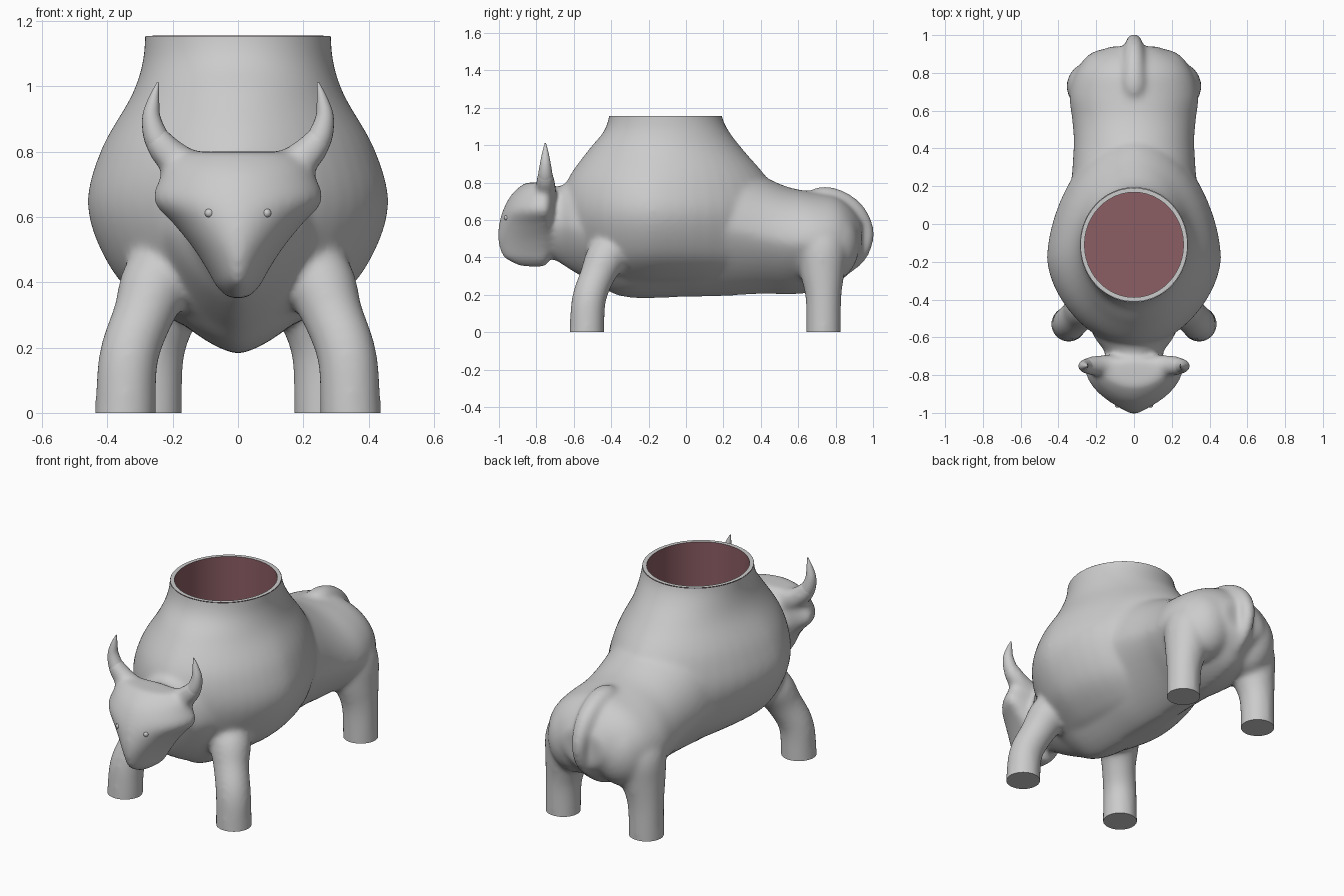
import bpy, bmesh, math
from mathutils import Vector, Matrix

if "Cube" in bpy.data.objects:
    bpy.data.objects.remove(bpy.data.objects["Cube"])


def spline(rows, steps=5):
    """Catmull-Rom interpolation of rows of numbers."""
    out = []
    for i in range(len(rows) - 1):
        p0, p1, p2 = rows[max(i - 1, 0)], rows[i], rows[i + 1]
        p3 = rows[min(i + 2, len(rows) - 1)]
        for s in range(steps):
            t = s / steps
            out.append([0.5 * (2 * b + (c - a) * t + (2 * a - 5 * b + 4 * c - d) * t * t
                               + (3 * b - a - 3 * c + d) * t ** 3)
                        for a, b, c, d in zip(p0, p1, p2, p3)])
    out.append(list(rows[-1]))
    return out


def skin(bm, rings, cap_start=True, cap_end=True):
    """Bridge rings of points and close the ends."""
    vs = [[bm.verts.new(p) for p in r] for r in rings]
    n = len(vs[0])
    faces = []
    for a, b in zip(vs, vs[1:]):
        for i in range(n):
            j = (i + 1) % n
            faces.append(bm.faces.new((a[i], a[j], b[j], b[i])))
    if cap_start:
        faces.append(bm.faces.new(vs[0][::-1]))
    if cap_end:
        faces.append(bm.faces.new(vs[-1]))
    bmesh.ops.recalc_face_normals(bm, faces=faces)


def oval(half, lo, hi, mid=None, e_lo=2.0, e_hi=2.0, n=48):
    """Superellipse points (x, v), different exponent for each half."""
    mid = (lo + hi) / 2 if mid is None else mid
    pts = []
    for i in range(n):
        a = 2 * math.pi * i / n
        c, s = math.cos(a), math.sin(a)
        e = e_hi if s > 0 else e_lo
        x = math.copysign(abs(c) ** (2 / e), c) * half
        v = mid + abs(s) ** (2 / e) * ((hi if s > 0 else lo) - mid)
        pts.append((x, v))
    return pts


def tube(bm, path, ref, side=1, n=20):
    """Round tube along rows of (x, y, z, radius)."""
    rows = spline(path)
    rings = []
    for i, r in enumerate(rows):
        p = Vector(r[:3])
        t = (Vector(rows[min(i + 1, len(rows) - 1)][:3])
             - Vector(rows[max(i - 1, 0)][:3])).normalized()
        u = t.cross(ref).normalized()
        w = u.cross(t)
        ring = []
        for k in range(n):
            a = 2 * math.pi * k / n
            q = p + (u * math.cos(a) + w * math.sin(a)) * max(r[3], 0.003)
            ring.append((q.x * side, q.y, q.z))
        rings.append(ring)
    skin(bm, rings)


def add_object(name, bm):
    me = bpy.data.meshes.new(name)
    bm.to_mesh(me)
    bm.free()
    me.polygons.foreach_set("use_smooth", [True] * len(me.polygons))
    me.set_sharp_from_angle(angle=math.radians(40))
    ob = bpy.data.objects.new(name, me)
    bpy.context.collection.objects.link(ob)
    return ob


X, Y = Vector((1, 0, 0)), Vector((0, 1, 0))
bm = bmesh.new()

# Pot-shaped barrel: z, half width, front y, back y, widest y, roundness
barrel = [(.25, .11, -.43, .38, -.18, 1.8), (.3, .23, -.52, .45, -.18, 1.7),
          (.42, .375, -.6, .5, -.18, 1.7), (.62, .46, -.66, .51, -.18, 1.7),
          (.8, .422, -.64, .45, -.17, 1.75), (.97, .327, -.525, .31, -.13, 1.9),
          (1.07, .293, -.442, .232, -.11, 2), (1.155, .285, -.412, .192, -.11, 2),
          (1.25, .282, -.408, .188, -.11, 2)]
skin(bm, [[(x, y, z) for x, y in oval(h, f, b, m, e, e)]
          for z, h, f, b, m, e in spline(barrel)])

# Trunk from neck to rump: y, half width, bottom z, top z
trunk = [(-.78, .14, .42, .75), (-.68, .155, .37, .78), (-.6, .21, .32, .81),
         (-.48, .26, .255, .83), (-.32, .33, .185, .87), (0, .36, .187, .93),
         (.2, .335, .192, .94), (.42, .32, .204, .83), (.55, .328, .2, .775),
         (.68, .342, .215, .75), (.8, .31, .255, .73), (.88, .24, .32, .675),
         (.94, .13, .38, .6)]
skin(bm, [[(x, y, z) for x, z in oval(h, lo, hi, e_lo=1.45)]
          for y, h, lo, hi in spline(trunk)])

# Head: z, half width, front y, back y
head = [(.35, .03, -.89, -.75), (.39, .07, -.965, -.73), (.42, .085, -.99, -.71),
        (.5, .135, -1.007, -.69), (.58, .2, -1.0, -.69), (.65, .262, -.98, -.69),
        (.72, .24, -.945, -.69), (.765, .215, -.905, -.7), (.8, .17, -.86, -.72)]
skin(bm, [[(x, y, z) for x, y in oval(h, f, b, -.76, e_lo=1.75)]
          for z, h, f, b in spline(head)])

# Legs, buttocks and horn roots
front_leg = [(.349, -.53, -.12, .094), (.345, -.53, 0, .094), (.335, -.52, .17, .092),
             (.29, -.475, .3, .094), (.245, -.42, .41, .11), (.17, -.33, .5, .09)]
rear_leg = [(.264, .735, -.12, .093), (.264, .735, 0, .093), (.26, .735, .18, .096),
            (.24, .73, .31, .118), (.215, .725, .45, .135), (.17, .7, .56, .1)]
horn_root = [(.1, -.75, .73, .06), (.185, -.75, .77, .056), (.242, -.752, .83, .047),
             (.262, -.752, .89, .025)]
for s in (1, -1):
    tube(bm, front_leg, Y, s)
    tube(bm, rear_leg, Y, s)
    tube(bm, horn_root, Y, s)
    bmesh.ops.create_uvsphere(
        bm, u_segments=24, v_segments=16, radius=1,
        matrix=Matrix.Translation((s * .145, .77, .47)) @ Matrix.Diagonal((.16, .158, .2, 1)))

# Tail lying over the rump
tube(bm, [(0, .64, .68, .05), (0, .73, .71, .07), (0, .84, .69, .06),
          (0, .925, .62, .052), (0, .965, .52, .042), (0, .935, .41, .036),
          (0, .87, .33, .02)], X)

# Fuse the parts into one soft skin
raw = add_object("bull_body_parts", bm)
rm = raw.modifiers.new("fuse", 'REMESH')
rm.mode = 'VOXEL'
rm.voxel_size = 0.0115
sm = raw.modifiers.new("soften", 'SMOOTH')
sm.factor = 0.5
sm.iterations = 26
dg = bpy.context.evaluated_depsgraph_get()
fused = bpy.data.meshes.new_from_object(raw.evaluated_get(dg))
bpy.data.objects.remove(raw)

# Trim the pot opening and the flat feet
bm = bmesh.new()
bm.from_mesh(fused)
for z, d in ((1.155, 1), (0.0, -1)):
    bmesh.ops.bisect_plane(bm, geom=bm.verts[:] + bm.edges[:] + bm.faces[:],
                           plane_co=(0, 0, z), plane_no=(0, 0, d), clear_outer=True)
foot_edges = [e for e in bm.edges if e.is_boundary and e.verts[0].co.z < .05]
bmesh.ops.edgeloop_fill(bm, edges=foot_edges)
bmesh.ops.recalc_face_normals(bm, faces=bm.faces[:])
body = add_object("bull_body", bm)

# Horns
horn = [(.14, -.75, .76, .035), (.19, -.75, .776, .042), (.243, -.752, .83, .04),
        (.265, -.752, .9, .029), (.258, -.752, .96, .017), (.245, -.752, 1.012, .003)]
bm = bmesh.new()
for s in (1, -1):
    tube(bm, horn, Y, s)
add_object("horns", bm)

# Eyes, set on the face surface
bm = bmesh.new()
for s in (1, -1):
    hit, spot, _, _ = body.ray_cast(Vector((s * .088, -1.5, .612)), Y)
    y = spot.y if hit else -.94
    bmesh.ops.create_uvsphere(bm, u_segments=12, v_segments=8, radius=.014,
                              matrix=Matrix.Translation((s * .088, y + .006, .612)))
add_object("eyes", bm)

# Rim of the opening
outer = oval(.284, -.411, .191)
inner = oval(.262, -.388, .168)
bm = bmesh.new()
skin(bm, [[(x, y, 1.156) for x, y in outer], [(x, y, 1.156) for x, y in inner]],
     False, False)
bm.normal_update()
for f in bm.faces:
    if f.normal.z < 0:
        f.normal_flip()
add_object("pot_rim", bm)

# Coloured cavity inside the pot
bm = bmesh.new()
skin(bm, [[(x, y, z) for x, y in inner] for z in (.36, 1.156)], True, False)
bm.normal_update()
floor = min(bm.faces, key=lambda f: f.calc_center_median().z)
if floor.normal.z < 0:
    bmesh.ops.reverse_faces(bm, faces=bm.faces[:])
cavity = add_object("pot_cavity", bm)
mat = bpy.data.materials.new("cavity_red")
mat.diffuse_color = (.26, .11, .125, 1)
mat.use_nodes = True
mat.node_tree.nodes["Principled BSDF"].inputs["Base Color"].default_value = mat.diffuse_color
cavity.data.materials.append(mat)
